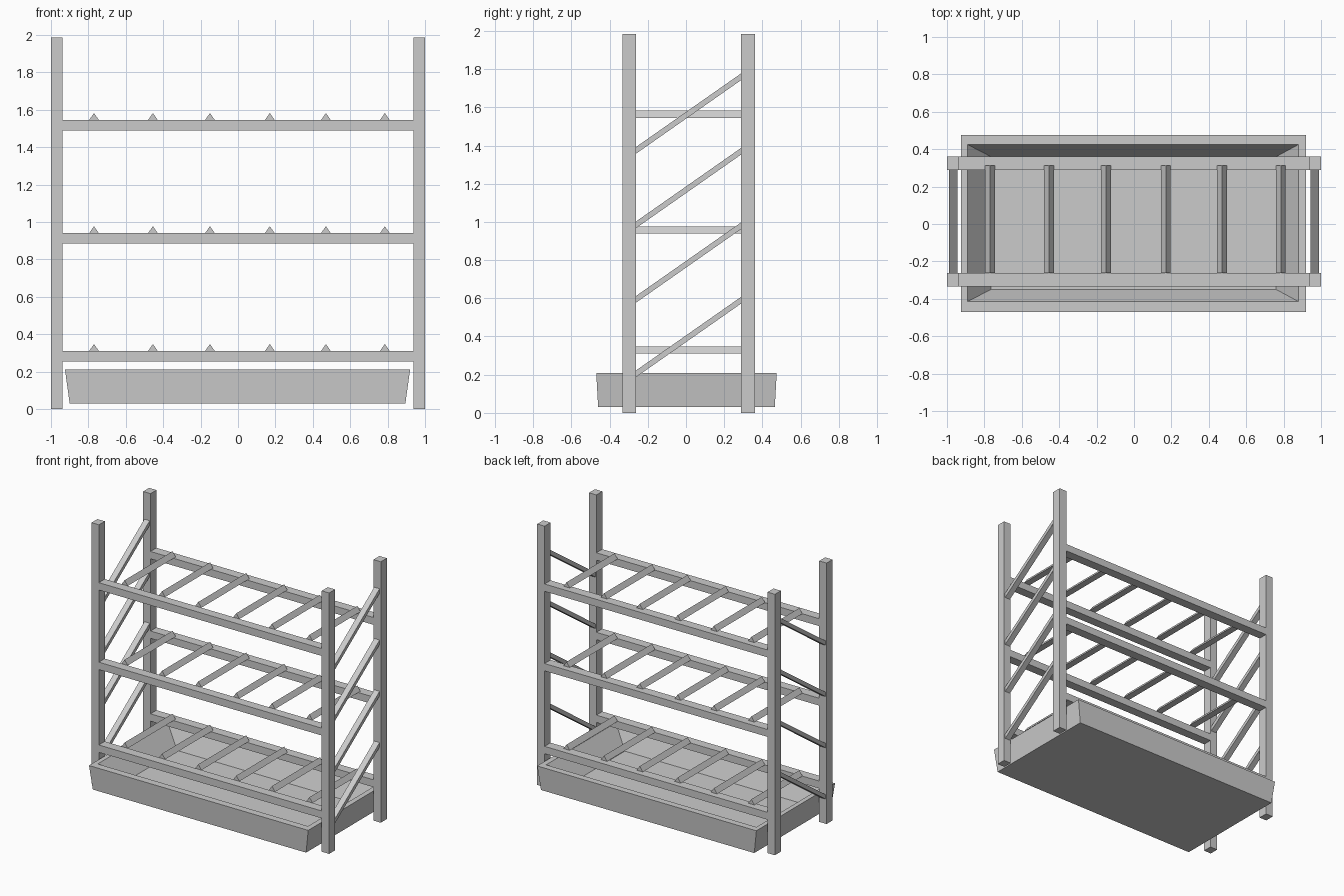
import bpy
import bmesh

if "Cube" in bpy.data.objects:
    bpy.data.objects.remove(bpy.data.objects["Cube"], do_unlink=True)

grey = bpy.data.materials.new("plain_grey")
grey.use_nodes = True
colour = (0.6, 0.6, 0.6, 1)
grey.diffuse_color = colour
grey.node_tree.nodes["Principled BSDF"].inputs["Base Color"].default_value = colour

FRONT, BACK = (-0.333, -0.262), (0.288, 0.36)  # depth range of each post row
POST_IN, HEIGHT = 0.938, 1.985


def finish(name, bm):
    bmesh.ops.recalc_face_normals(bm, faces=bm.faces)
    mesh = bpy.data.meshes.new(name)
    bm.to_mesh(mesh)
    bm.free()
    mesh.materials.append(grey)
    obj = bpy.data.objects.new(name, mesh)
    bpy.context.collection.objects.link(obj)
    return obj


def prism(name, profile, offset):
    """Extrude a closed 3D profile along an offset."""
    bm = bmesh.new()
    face = bm.faces.new([bm.verts.new(p) for p in profile])
    new = bmesh.ops.extrude_face_region(bm, geom=[face])["geom"]
    verts = [v for v in new if isinstance(v, bmesh.types.BMVert)]
    bmesh.ops.translate(bm, verts=verts, vec=offset)
    # keep the start cap so the solid is closed
    if not face.is_valid:
        bmesh.ops.holes_fill(bm, edges=bm.edges)
    bmesh.ops.holes_fill(bm, edges=[e for e in bm.edges if e.is_boundary])
    return finish(name, bm)


def box(name, xs, ys, zs):
    (x0, x1), (y0, y1), (z0, z1) = xs, ys, zs
    base = [(x0, y0, z0), (x1, y0, z0), (x1, y1, z0), (x0, y1, z0)]
    return prism(name, base, (0, 0, z1 - z0))


# Corner posts
for side, sx in (("left", 1), ("right", -1)):
    for row, ys in (("front", FRONT), ("back", BACK)):
        xs = sorted((sx * POST_IN, sx * 1.0))
        box(f"{row}_{side}_post", xs, ys, (0, HEIGHT))

# Shelf beams with triangular cross rails on top
for level, top in enumerate((0.31, 0.94, 1.545), 1):
    for row, ys in (("front", FRONT), ("back", BACK)):
        box(f"{row}_beam_{level}", (-POST_IN, POST_IN), ys, (top - 0.056, top))
    for i, x in enumerate((-0.77, -0.455, -0.15, 0.17, 0.47, 0.785), 1):
        tri = [(x - 0.026, -0.263, top), (x + 0.026, -0.263, top), (x, -0.263, top + 0.037)]
        prism(f"cross_rail_{level}_{i}", tri, (0, 0.577, 0))

# Slanted braces on both ends, rising towards the back
for side, x in (("left", 0.945), ("right", -0.99)):
    for i in range(4):
        z = 0.187 + i * 0.39
        y0, y1 = FRONT[1], BACK[0]
        slant = [(x, y0, z), (x, y1, z + 0.385), (x, y1, z + 0.42), (x, y0, z + 0.035)]
        prism(f"{side}_brace_{i + 1}", slant, (0.045, 0, 0))

# Tapered tray: stacked rectangles from underside, up over the rim, to the floor
bm = bmesh.new()
loops = []
for x0, x1, y0, y1, z in (
    (-0.9, 0.895, -0.46, 0.465, 0.03),
    (-0.925, 0.92, -0.47, 0.475, 0.21),
    (-0.89, 0.88, -0.415, 0.425, 0.21),
    (-0.765, 0.76, -0.35, 0.36, 0.05),
):
    loops.append([bm.verts.new((x, y, z)) for x, y in ((x0, y0), (x1, y0), (x1, y1), (x0, y1))])
for a, b in zip(loops, loops[1:]):
    for i in range(4):
        j = (i + 1) % 4
        bm.faces.new((a[i], a[j], b[j], b[i]))
bm.faces.new(loops[0])
bm.faces.new(loops[-1])
finish("drip_tray", bm)
